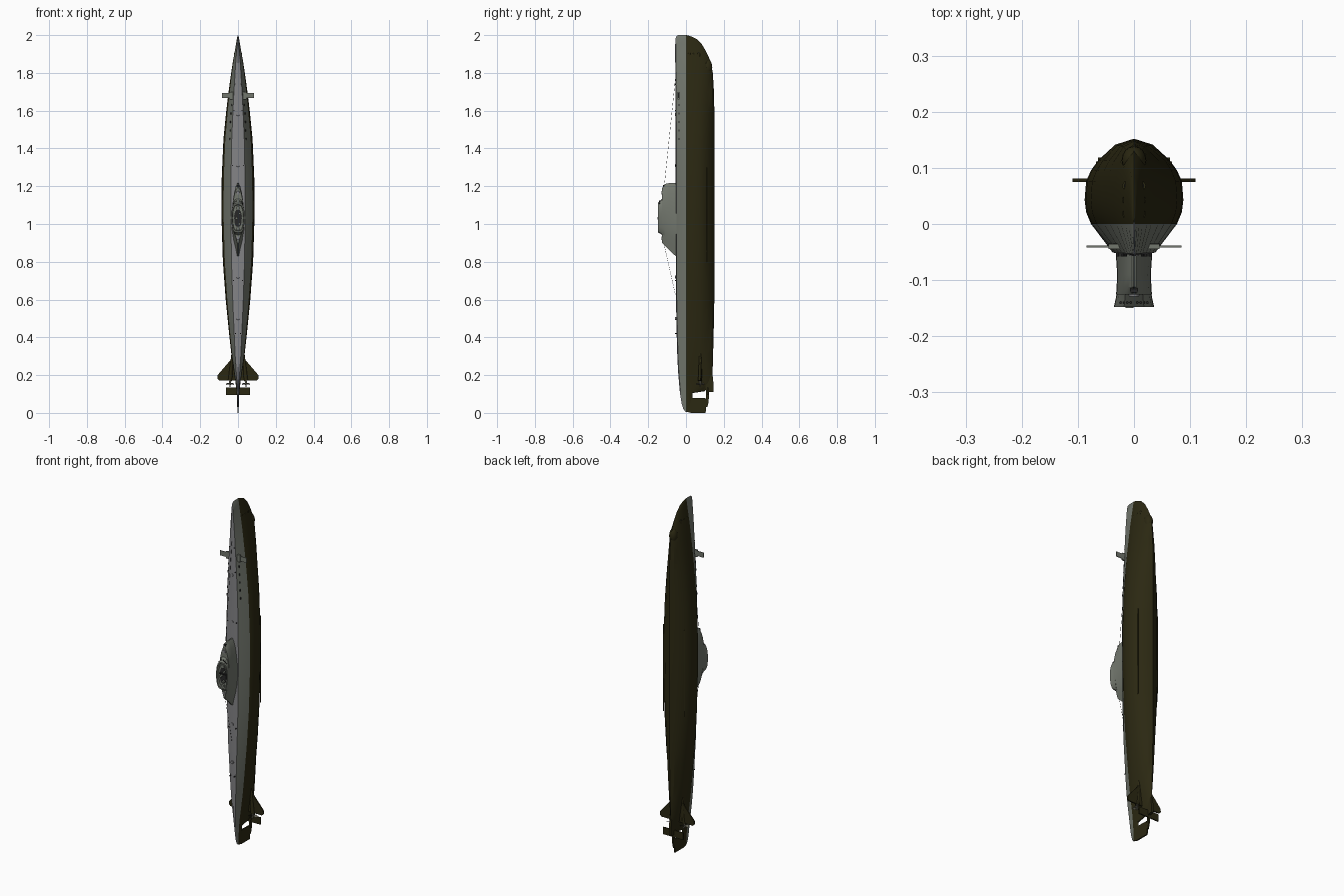
import bpy, bmesh, math
from mathutils import Vector


def mat(name, rgb):
    m = bpy.data.materials.new(name)
    m.diffuse_color = (*rgb, 1)
    return m


GREY = mat("upper hull grey", (0.17, 0.185, 0.155))
DECK = mat("deck grey", (0.23, 0.23, 0.24))
OLIVE = mat("dark olive", (0.024, 0.021, 0.006))
BLACK = mat("black fittings", (0.02, 0.02, 0.02))
METAL = mat("propeller metal", (0.12, 0.115, 0.085))


def finish(name, bm, mats, smooth=True):
    bmesh.ops.recalc_face_normals(bm, faces=bm.faces)
    me = bpy.data.meshes.new(name)
    bm.to_mesh(me)
    bm.free()
    ob = bpy.data.objects.new(name, me)
    bpy.context.collection.objects.link(ob)
    for m in mats:
        me.materials.append(m)
    if smooth:
        bpy.ops.object.select_all(action='DESELECT')
        ob.select_set(True)
        bpy.context.view_layer.objects.active = ob
        bpy.ops.object.shade_smooth_by_angle(angle=math.radians(28))
    return ob


def loft(name, rings, mats, rule=None):
    bm = bmesh.new()
    vs = [[bm.verts.new(p) for p in r] for r in rings]
    n = len(rings[0])
    for a, b in zip(vs, vs[1:]):
        for i in range(n):
            f = bm.faces.new((a[i], a[(i + 1) % n], b[(i + 1) % n], b[i]))
            if rule:
                f.material_index = rule(i)
    bm.faces.new(vs[0])
    bm.faces.new(vs[-1])
    return finish(name, bm, mats)


def box(name, c, s, m):
    bm = bmesh.new()
    bmesh.ops.create_cube(bm, size=1)
    for v in bm.verts:
        v.co = Vector([v.co[k] * s[k] + c[k] for k in range(3)])
    return finish(name, bm, [m], False)


def rod(name, a, b, r, m, r2=None, seg=12):
    a, b = Vector(a), Vector(b)
    bm = bmesh.new()
    bmesh.ops.create_cone(bm, cap_ends=True, segments=seg, radius1=r,
                          radius2=r if r2 is None else r2, depth=(b - a).length)
    q = (b - a).to_track_quat('Z', 'Y')
    for v in bm.verts:
        v.co = q @ v.co + (a + b) / 2
    return finish(name, bm, [m])


def ball(name, c, s, m):
    bm = bmesh.new()
    bmesh.ops.create_uvsphere(bm, u_segments=16, v_segments=10, radius=1)
    for v in bm.verts:
        v.co = Vector([v.co[k] * s[k] + c[k] for k in range(3)])
    return finish(name, bm, [m])


def plate(name, pts, axis, c, t, m):
    """Flat outline extruded by t about c along axis (0 = x, 1 = y)."""
    rings = [[(c + d, p[0], p[1]) if axis == 0 else (p[0], c + d, p[1]) for p in pts]
             for d in (-t / 2, t / 2)]
    return loft(name, rings, [m])


# Hull: z, half width, deck y, keel y
stations = [
    (0.006, 0.002, -0.002, 0.03), (0.02, 0.003, -0.013, 0.035), (0.05, 0.004, -0.022, 0.035),
    (0.105, 0.007, -0.031, 0.035), (0.115, 0.008, -0.032, 0.10), (0.16, 0.013, -0.036, 0.138),
    (0.22, 0.022, -0.041, 0.141), (0.3, 0.034, -0.045, 0.143), (0.4, 0.045, -0.048, 0.146),
    (0.6, 0.065, -0.052, 0.15), (0.8, 0.080, -0.053, 0.152), (1.05, 0.088, -0.054, 0.152),
    (1.25, 0.086, -0.054, 0.152), (1.45, 0.077, -0.054, 0.151), (1.6, 0.062, -0.055, 0.15),
    (1.7, 0.050, -0.055, 0.148), (1.8, 0.036, -0.055, 0.142), (1.86, 0.027, -0.056, 0.131),
    (1.91, 0.018, -0.056, 0.108), (1.95, 0.011, -0.056, 0.085), (1.98, 0.006, -0.055, 0.055),
    (1.994, 0.003, -0.050, 0.025), (2.0, 0.001, -0.040, 0.003)]
rings = []
for z, w, t, k in stations:
    half = [(0.43 * w, t + 0.003), (0.87 * w, 0), (0.97 * w, 0.14 * k), (w, 0.28 * k),
            (0.97 * w, 0.5 * k), (0.87 * w, 0.63 * k), (0.72 * w, 0.75 * k), (0.38 * w, 0.93 * k)]
    ring = [(0, t - 0.001)] + half + [(0, k)] + [(-x, y) for x, y in reversed(half)]
    rings.append([(x, y, z) for x, y in ring])
loft("hull", rings, [DECK, GREY, OLIVE],
     lambda i: 0 if i in (0, 17) else 1 if i in (1, 16) else 2)

# Sonar chin under the bow and the torpedo tube mouths
ball("bow_sonar_chin", (0, 0.113, 1.83), (0.022, 0.026, 0.042), OLIVE)
for s in (-1, 1):
    for j, y in enumerate((0.018, 0.043, 0.068)):
        rod("torpedo_tube", (s * 0.012, y, 1.84), (s * 0.012, y, 1.905), 0.009, OLIVE)
        rod("tube_door", (s * 0.012, y, 1.904), (s * 0.012, y, 1.908), 0.006, BLACK)


# Sail: lens-shaped outline stacked outward from the deck
def lens(y, z0, z1, w, ends=0.12):
    prof = [(0, ends), (0.1, 0.36), (0.22, 0.7), (0.36, 0.95), (0.5, 1), (0.64, 0.97),
            (0.76, 0.82), (0.88, 0.6), (0.96, 0.35), (1, ends)]
    side = [(w * b, y, z0 + (z1 - z0) * a) for a, b in prof]
    return side + [(-x, yy, z) for x, yy, z in reversed(side)]


def oval(y, z0, z1, w, p=0.6):
    out = []
    for i in range(20):
        a = 2 * math.pi * i / 20
        c, s = math.cos(a), math.sin(a)
        out.append((w * math.copysign(abs(c) ** p, c), y,
                    (z0 + z1) / 2 + (z1 - z0) / 2 * s))
    return out


loft("sail", [lens(-0.045, 0.825, 1.216, 0.033), lens(-0.06, 0.835, 1.216, 0.032),
              lens(-0.09, 0.865, 1.216, 0.030), lens(-0.112, 0.885, 1.212, 0.031),
              lens(-0.126, 0.9, 1.19, 0.032)], [GREY])
# Open bridge with a raised rim and a dark well
loft("bridge", [oval(-0.115, 0.93, 1.145, 0.030), oval(-0.13, 0.945, 1.13, 0.032),
                oval(-0.148, 0.955, 1.112, 0.036), oval(-0.148, 0.963, 1.104, 0.030),
                oval(-0.134, 0.965, 1.10, 0.028)], [GREY])
loft("bridge_well", [oval(-0.132, 0.985, 1.075, 0.020), oval(-0.1365, 0.985, 1.075, 0.020)], [BLACK])
for z, x, r, y in ((1.085, 0, 0.011, -0.144), (1.055, 0.009, 0.006, -0.147),
                   (1.03, -0.008, 0.007, -0.15), (1.0, 0.006, 0.007, -0.147),
                   (0.975, 0, 0.009, -0.142)):
    rod("mast_head", (x, -0.12, z), (x, y, z), r, GREY)
box("bridge_divider", (0, -0.138, 1.043), (0.04, 0.012, 0.005), BLACK)
for z in (1.165, 0.925):
    rod("sail_hatch", (0, -0.12, z), (0, -0.129, z), 0.011, DECK, 0.009)
box("sail_step", (0, -0.118, 1.2), (0.012, 0.008, 0.012), BLACK)
for s in (-1, 1):
    for j in range(4):
        rod("bridge_window", (s * (0.006 + 0.006 * j), -0.14, 1.118 - 0.004 * j),
            (s * (0.006 + 0.006 * j), -0.14, 1.125 - 0.005 * j), 0.002, BLACK, seg=8)

# Safety wires fore and aft of the sail
rod("fore_wire", (0, -0.115, 1.2), (0, -0.055, 1.78), 0.0007, BLACK, seg=5)
rod("aft_wire", (0, -0.12, 0.91), (0, -0.055, 0.62), 0.0007, BLACK, seg=5)

# Deck hatches, bollards and casing vents
for z in (1.58, 1.31, 0.72, 0.5):
    rod("deck_hatch", (0, -0.05, z), (0, -0.057, z), 0.009, DECK, 0.008, 16)
for s in (-1, 1):
    for z in (1.74, 1.6, 1.31, 0.7, 0.42):
        w = 0.43 * (0.088 - 0.078 * (abs(z - 1.1) / 0.85) ** 2) * 0.8
        rod("bollard", (s * w, -0.045, z), (s * w, -0.058, z), 0.003, BLACK, seg=8)
    for i in range(6):
        z = 1.45 + 0.045 * i
        a, b = next((p, q) for p, q in zip(stations, stations[1:]) if p[0] <= z <= q[0])
        w = a[1] + (b[1] - a[1]) * (z - a[0]) / (b[0] - a[0])
        box("casing_vent", (s * w * 0.56, -0.037, z), (0.006, 0.004, 0.012), BLACK)

# Bow planes and their guards
for s in (-1, 1):
    box("bow_plane", (s * 0.052, -0.04, 1.68), (0.066, 0.004, 0.028), GREY)
    box("bow_plane_root", (s * 0.03, -0.04, 1.68), (0.03, 0.009, 0.04), GREY)

# Stern fins, propellers and shafts
for s in (-1, 1):
    plate("stern_fin", [(s * 0.01, 0.33), (s * 0.035, 0.285), (s * 0.108, 0.2), (s * 0.11, 0.182),
                        (s * 0.1, 0.172), (s * 0.01, 0.172)], 1, 0.078, 0.007, OLIVE)
    rod("shaft_fairing", (s * 0.026, 0.075, 0.36), (s * 0.042, 0.075, 0.17), 0.003, OLIVE, 0.011)
    rod("propeller_hub", (s * 0.042, 0.075, 0.17), (s * 0.042, 0.075, 0.138), 0.007, METAL, 0.002)
    for i in range(4):
        a = i * math.pi / 2 + 0.5
        bm = bmesh.new()
        d, n = Vector((math.cos(a), math.sin(a), 0)), Vector((-math.sin(a), math.cos(a), 0.7))
        c = Vector((s * 0.042, 0.075, 0.154))
        bm.faces.new([bm.verts.new(c + d * r + n * o) for r, o in
                      ((0.004, -0.003), (0.018, -0.008), (0.025, 0), (0.018, 0.008), (0.004, 0.003))])
        finish("propeller_blade", bm, [METAL], False)

# Stern planes, keel skeg and rudder
box("stern_plane", (0, 0.115, 0.115), (0.128, 0.007, 0.04), OLIVE)
plate("keel_skeg", [(0.095, 0.2), (0.141, 0.2), (0.146, 0.15), (0.146, 0.112), (0.108, 0.108)],
      0, 0, 0.014, OLIVE)
plate("rudder_post", [(0.107, 0.12), (0.122, 0.12), (0.12, 0.06), (0.113, 0.03), (0.107, 0.03)],
      0, 0, 0.008, OLIVE)
plate("rudder", [(0.0, 0.008), (0.025, 0.0), (0.104, 0.0), (0.108, 0.045), (0.104, 0.078), (0.03, 0.08)],
      0, 0, 0.007, OLIVE)
# Bilge strakes along the lower hull
for s in (-1, 1):
    rod("bilge_strake", (s * 0.066, 0.11, 0.8), (s * 0.066, 0.11, 1.3), 0.002, OLIVE, seg=6)
